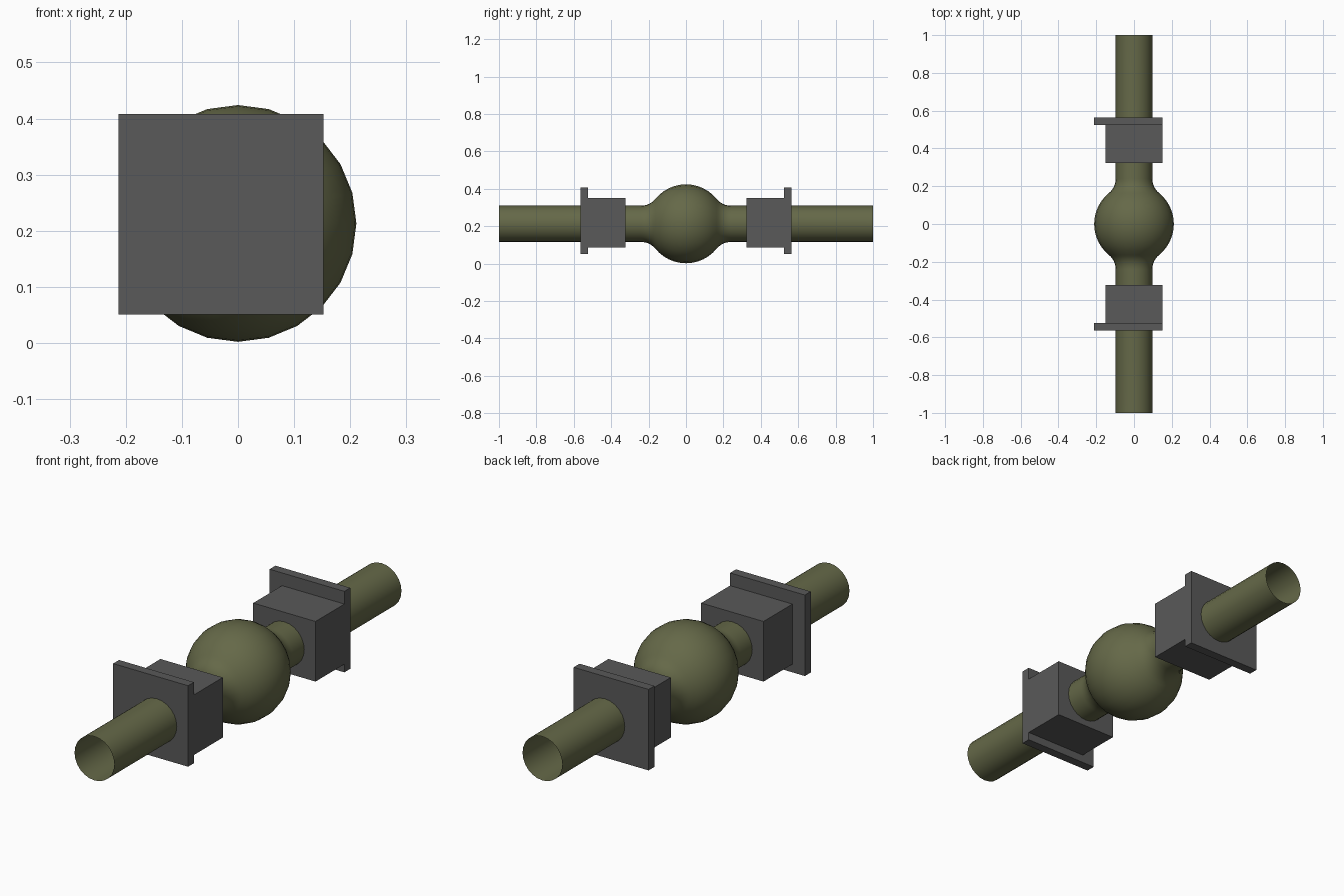
import bpy, bmesh, math

if "Cube" in bpy.data.objects:
    bpy.data.objects.remove(bpy.data.objects["Cube"])

AXIS_Z, BALL_R, TUBE_R, FILLET_Y = 0.213, 0.211, 0.097, 0.24
SEGMENTS = 24


def material(name, color):
    mat = bpy.data.materials.new(name)
    mat.diffuse_color = (*color, 1)
    mat.use_nodes = True
    mat.node_tree.nodes["Principled BSDF"].inputs["Base Color"].default_value = mat.diffuse_color
    return mat


def add_object(name, bm, mat):
    mesh = bpy.data.meshes.new(name)
    bm.to_mesh(mesh)
    bm.free()
    mesh.materials.append(mat)
    obj = bpy.data.objects.new(name, mesh)
    bpy.context.collection.objects.link(obj)
    return obj


def box(name, x, y, z, mat):
    bm = bmesh.new()
    bmesh.ops.create_cube(bm, size=1)
    for v in bm.verts:
        v.co = [lo + (c + 0.5) * (hi - lo) for c, (lo, hi) in zip(v.co, (x, y, z))]
    return add_object(name, bm, mat)


olive = material("olive", (0.13, 0.14, 0.065))
dark = material("dark_grey", (0.1, 0.1, 0.1))

# Half profile (y, radius): ball arc, tangent concave fillet, straight tube
fillet_r = (FILLET_Y**2 + TUBE_R**2 - BALL_R**2) / (2 * (BALL_R - TUBE_R))
end = math.atan2(TUBE_R + fillet_r, FILLET_Y)
half = []
for i in range(7):
    a = math.pi / 2 + (end - math.pi / 2) * i / 6
    half.append((BALL_R * math.cos(a), BALL_R * math.sin(a)))
for i in range(1, 7):
    a = math.pi + end + (math.pi / 2 - end) * i / 6
    half.append((FILLET_Y + fillet_r * math.cos(a), TUBE_R + fillet_r + fillet_r * math.sin(a)))
half.append((1, TUBE_R))
profile = [(-y, r) for y, r in reversed(half[1:])] + half

# Open tube with a ball swelling at its centre
bm = bmesh.new()
rings = []
for y, r in profile:
    angles = [2 * math.pi * k / SEGMENTS for k in range(SEGMENTS)]
    rings.append([bm.verts.new((r * math.sin(a), y, AXIS_Z + r * math.cos(a))) for a in angles])
for a, b in zip(rings, rings[1:]):
    for k in range(SEGMENTS):
        n = (k + 1) % SEGMENTS
        bm.faces.new((a[k], b[k], b[n], a[n]))
bmesh.ops.recalc_face_normals(bm, faces=bm.faces)
for f in bm.faces:
    f.smooth = True
add_object("ball_tube", bm, olive)

# Clamp block and offset end plate on each side of the ball
for side, s in (("front", -1), ("back", 1)):
    box(side + "_block", (-0.152, 0.152), sorted((s * 0.323, s * 0.524)), (0.087, 0.352), dark)
    box(side + "_plate", (-0.213, 0.152), sorted((s * 0.524, s * 0.565)), (0.051, 0.408), dark)
